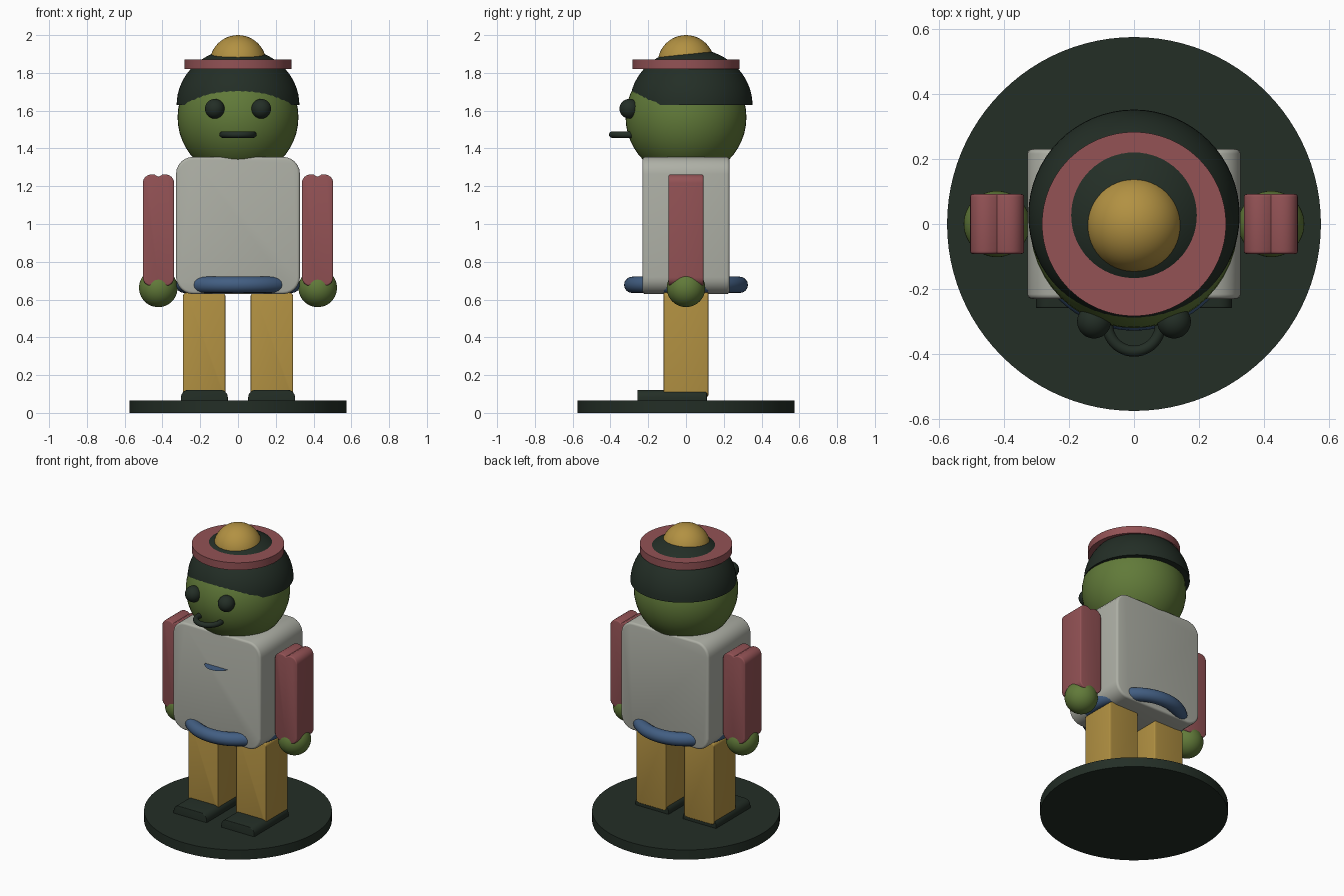
import bpy, bmesh, math
from mathutils import Matrix, Vector

if "Cube" in bpy.data.objects:
    bpy.data.objects.remove(bpy.data.objects["Cube"], do_unlink=True)


def material(name, *rgb):
    linear = [((c / 255 + 0.055) / 1.055) ** 2.4 for c in rgb] + [1]
    mat = bpy.data.materials.new(name)
    mat.use_nodes = True
    mat.diffuse_color = linear
    mat.node_tree.nodes["Principled BSDF"].inputs["Base Color"].default_value = linear
    return mat


DARK = material("dark green black", 35, 46, 38)
GREEN = material("olive green", 97, 122, 57)
RED = material("dusty red", 147, 82, 85)
OCHRE = material("ochre", 178, 145, 66)
GREY = material("warm grey", 174, 176, 166)
BLUE = material("slate blue", 66, 94, 130)


def finish(name, bm, mat, location=(0, 0, 0)):
    bmesh.ops.recalc_face_normals(bm, faces=bm.faces)
    mesh = bpy.data.meshes.new(name)
    bm.to_mesh(mesh)
    bm.free()
    mesh.materials.append(mat)
    obj = bpy.data.objects.new(name, mesh)
    obj.location = location
    bpy.context.collection.objects.link(obj)
    bpy.ops.object.select_all(action="DESELECT")
    obj.select_set(True)
    bpy.context.view_layer.objects.active = obj
    bpy.ops.object.shade_smooth_by_angle(angle=math.radians(35))
    return obj


def ball(name, mat, radius, location):
    bm = bmesh.new()
    bmesh.ops.create_uvsphere(bm, u_segments=48, v_segments=24, radius=radius)
    finish(name, bm, mat, location)


def disc(name, mat, radius, z0, z1):
    bm = bmesh.new()
    bmesh.ops.create_cone(bm, cap_ends=True, segments=96, radius1=radius,
                          radius2=radius, depth=z1 - z0)
    finish(name, bm, mat, (0, 0, (z0 + z1) / 2))


def ring(name, mat, major, minor, location):
    bm = bmesh.new()
    section = bmesh.ops.create_circle(bm, segments=16, radius=minor,
                                      matrix=Matrix.Translation((major, 0, 0))
                                      @ Matrix.Rotation(math.pi / 2, 4, "X"))
    bmesh.ops.spin(bm, geom=section["verts"] + bm.edges[:], cent=(0, 0, 0),
                   axis=(0, 0, 1), angle=math.tau, steps=64, use_merge=True)
    bmesh.ops.remove_doubles(bm, verts=bm.verts, dist=0.0001)
    finish(name, bm, mat, location)


def rounded_rect(w, h, r, steps=6):
    """Outline in x and z, centred on the origin."""
    points = []
    for k, (sx, sz) in enumerate([(1, 1), (-1, 1), (-1, -1), (1, -1)]):
        for i in range(steps + 1):
            a = math.pi / 2 * (k + i / steps)
            points.append((sx * (w - r) + r * math.cos(a), sz * (h - r) + r * math.sin(a)))
    return points


def extrude(name, mat, outline, y0, y1, location, bevel):
    """Extrudes an x-z outline along y and softens its rims."""
    bm = bmesh.new()
    face = bm.faces.new([bm.verts.new((x, y0, z)) for x, z in outline])
    moved = bmesh.ops.extrude_face_region(bm, geom=[face], use_keep_orig=True)
    verts = [g for g in moved["geom"] if isinstance(g, bmesh.types.BMVert)]
    bmesh.ops.translate(bm, verts=verts, vec=Vector((0, y1 - y0, 0)))
    bmesh.ops.recalc_face_normals(bm, faces=bm.faces)
    rims = [e for e in bm.edges if e.calc_face_angle(0) > math.radians(70)]
    bmesh.ops.bevel(bm, geom=rims, offset=bevel, segments=3, profile=0.5, affect="EDGES")
    finish(name, bm, mat, location)


# Stand and torso
disc("round_base", DARK, 0.575, 0, 0.065)
extrude("torso", GREY, rounded_rect(0.328, 0.363, 0.09), -0.23, 0.23, (0, 0, 0.992), 0.014)
ring("waist_sash", BLUE, 0.285, 0.043, (0, 0, 0.678))

# Thin chest tab, flat and level
bm = bmesh.new()
bmesh.ops.create_circle(bm, cap_ends=True, segments=32, radius=0.09)
finish("chest_tab", bm, BLUE, (0, -0.2, 1.125))

# Arm outline: rounded corners with a shallow groove across each end
arm = rounded_rect(0.083, 0.295, 0.045)
half = len(arm) // 2
groove = [(0.02, 0.294), (0, 0.283), (-0.02, 0.294)]
quarter = half // 2
arm = (arm[:quarter] + groove + arm[quarter:half + quarter]
       + [(-x, -z) for x, z in groove] + arm[half + quarter:])

# Limbs
for side, s in (("left", 1), ("right", -1)):
    extrude(side + "_arm", RED, arm, -0.092, 0.092, (s * 0.421, 0, 0.967), 0.008)
    ball(side + "_hand", GREEN, 0.102, (s * 0.422, 0, 0.662))
    extrude(side + "_leg", OCHRE, rounded_rect(0.112, 0.275, 0.02), -0.118, 0.118,
            (s * 0.179, 0, 0.362), 0.005)
    extrude(side + "_shoe", DARK, rounded_rect(0.124, 0.055, 0.04), -0.258, 0.11,
            (s * 0.178, 0, 0.067), 0.004)

# Head and face
ball("head", GREEN, 0.32, (0, 0, 1.565))
for side, s in (("left", 1), ("right", -1)):
    ball(side + "_eye", DARK, 0.052, (s * 0.123, -0.3, 1.61))
ring("mouth", DARK, 0.081, 0.017, (0, -0.31, 1.473))

# Cap: flattened half ball set slightly back
bm = bmesh.new()
bmesh.ops.create_uvsphere(bm, u_segments=64, v_segments=32, radius=0.325)
cut = bmesh.ops.bisect_plane(bm, geom=bm.verts[:] + bm.edges[:] + bm.faces[:], dist=0.0001,
                             plane_co=(0, 0, 0), plane_no=(0, 0, 1), clear_inner=True)
bmesh.ops.holes_fill(bm, edges=[e for e in bm.edges if e.is_boundary])
bmesh.ops.scale(bm, verts=bm.verts, vec=Vector((1, 1, 0.92)))
finish("cap", bm, DARK, (0, 0.027, 1.63))

disc("cap_brim", RED, 0.283, 1.82, 1.87)
ball("cap_bobble", OCHRE, 0.15, (0, 0, 1.85))
